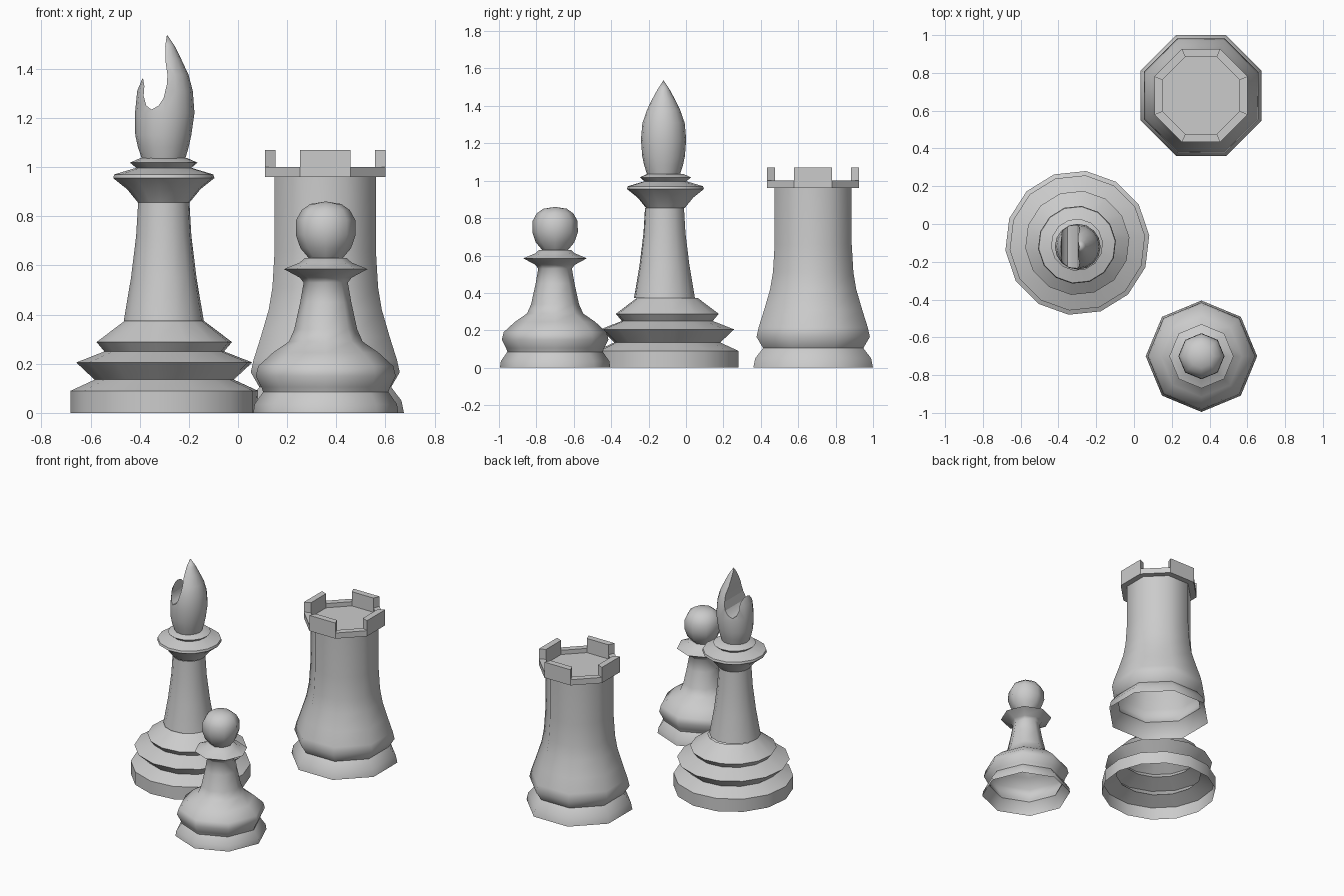
import bpy, bmesh, math

if "Cube" in bpy.data.objects:
    bpy.data.objects.remove(bpy.data.objects["Cube"])


def finish(name, bm, angle=None):
    bmesh.ops.recalc_face_normals(bm, faces=bm.faces)
    me = bpy.data.meshes.new(name)
    bm.to_mesh(me)
    bm.free()
    ob = bpy.data.objects.new(name, me)
    bpy.context.collection.objects.link(ob)
    if angle:
        bpy.ops.object.select_all(action='DESELECT')
        ob.select_set(True)
        bpy.context.view_layer.objects.active = ob
        bpy.ops.object.shade_smooth_by_angle(angle=math.radians(angle))
    return ob


def lathe(name, profile, sides, y, x=0.0, turn=0.0, angle=40, cap=False, flat_size=False):
    """Turn (radius, z[, centre x]) points; flat_size measures radius to the flats."""
    bm = bmesh.new()
    k = 1 / math.cos(math.pi / sides) if flat_size else 1
    rings = []
    for r, z, *cx in profile:
        c = cx[0] if cx else x
        if r == 0:
            rings.append([bm.verts.new((c, y, z))] * sides)
            continue
        rings.append([bm.verts.new((c + r * k * math.cos(turn + i * math.tau / sides),
                                    y + r * k * math.sin(turn + i * math.tau / sides), z))
                      for i in range(sides)])
    for a, b in zip(rings, rings[1:]):
        for i in range(sides):
            j = (i + 1) % sides
            bm.faces.new(list(dict.fromkeys((a[i], a[j], b[j], b[i]))))
    if cap:
        bm.faces.new(rings[0])
    return finish(name, bm, angle)


def prism(name, outline, axis, lo, hi):
    """Extrude a flat outline along y or z."""
    bm = bmesh.new()
    put = (lambda p, h: (p[0], h, p[1])) if axis == 'y' else (lambda p, h: (p[0], p[1], h))
    a = [bm.verts.new(put(p, lo)) for p in outline]
    b = [bm.verts.new(put(p, hi)) for p in outline]
    bm.faces.new(a)
    bm.faces.new(b[::-1])
    n = len(outline)
    for i in range(n):
        bm.faces.new((a[i], a[(i + 1) % n], b[(i + 1) % n], b[i]))
    return finish(name, bm)


# Bishop: stepped base, neck and collar
T = math.radians(6)
lathe("bishop_base", [(.383, 0), (.383, .09), (.285, .135), (.36, .205), (.245, .25),
                      (.277, .288), (.164, .373)], 14, -.10, -.30, T, 30)
lathe("bishop_neck", [(.164, .373), (.134, .55), (.113, .72), (.105, .855)],
      14, -.115, -.302, T, 30)
lathe("bishop_collar", [(.105, .855), (.15, .91), (.207, .955), (.203, .97), (.113, .997),
                        (.138, 1.018), (.095, 1.037), (0, 1.037)], 14, -.11, -.302, T, 30)

# Bishop head with curved slot
head = lathe("bishop_head", [(.087, 1.03, -.303), (.103, 1.08, -.304), (.114, 1.13, -.304),
                             (.121, 1.22, -.298), (.113, 1.31, -.297), (.091, 1.375, -.292),
                             (.06, 1.437, -.29), (.031, 1.49, -.287), (0, 1.537, -.287)],
             16, -.12, cap=True)
cutter = prism("slot_cutter", [(-.386, 1.36), (-.381, 1.33), (-.384, 1.29), (-.373, 1.25),
                               (-.352, 1.234), (-.323, 1.25), (-.303, 1.28), (-.29, 1.333),
                               (-.287, 1.375), (-.295, 1.43), (-.296, 1.49), (-.289, 1.545),
                               (-.289, 1.65), (-.55, 1.65), (-.55, 1.40)], 'y', -.4, .2)
cutter.hide_render = True
mod = head.modifiers.new("slot", 'BOOLEAN')
mod.operation, mod.solver, mod.object = 'DIFFERENCE', 'EXACT', cutter
# bake the slot in so the cutter can go
dg = bpy.context.evaluated_depsgraph_get()
bm = bmesh.new()
bm.from_mesh(head.evaluated_get(dg).to_mesh())
bpy.data.objects.remove(cutter)
bpy.data.objects.remove(head)
finish("bishop_head", bm, 45)

# Rook: octagonal tower with recessed crown
RX, RY = .355, .68
O8 = math.pi / 8
lathe("rook_tower", [(.32, 0), (.31, .05), (.268, .105), (.303, .165), (.292, .215), (.262, .31),
                     (.23, .42), (.215, .51), (.206, .66), (.206, .96)],
      8, RY, RX, O8, 50, flat_size=True)
lathe("rook_crown", [(.206, .96), (.246, .96), (.246, 1.0), (.203, 1.0), (.203, .97), (0, .97)],
      8, RY, RX, O8, None, flat_size=True)

# Rook battlements on the four square-on sides
t = math.tan(O8)
for q in range(4):
    c, s = math.cos(q * math.pi / 2), math.sin(q * math.pi / 2)
    trap = [(.246, -.246 * t), (.246, .246 * t), (.203, .203 * t), (.203, -.203 * t)]
    prism(f"rook_battlement_{q + 1}", [(RX + u * c - v * s, RY + u * s + v * c) for u, v in trap],
          'z', 1.0, 1.07)

# Pawn: body with collar, and ball head
lathe("pawn_body", [(.295, 0), (.29, .035), (.255, .085), (.262, .105), (.285, .15), (.275, .19),
                    (.215, .245), (.15, .29), (.128, .34), (.104, .45), (.09, .53), (.105, .55),
                    (.17, .585), (.105, .612), (.085, .63), (.065, .63)],
      8, -.70, .357, 0, 50)
lathe("pawn_head", [(.065, .625), (.103, .67), (.122, .725), (.12, .785), (.098, .825),
                    (.063, .85), (0, .86)], 8, -.70, .357, 0, 50)
